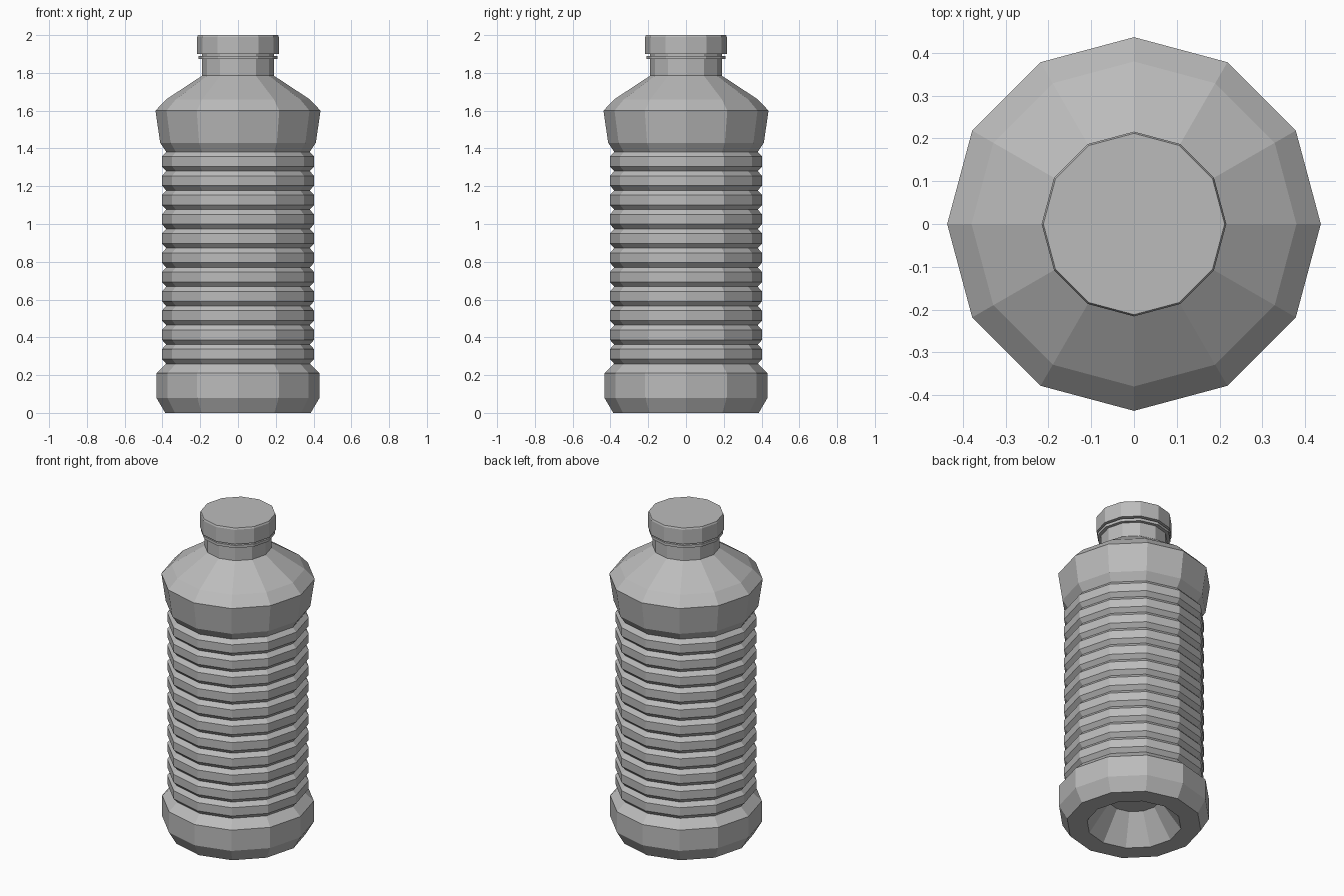
import bpy
from math import cos, sin, tau

SIDES = 12

cube = bpy.data.objects.get("Cube")
if cube:
    bpy.data.objects.remove(cube, do_unlink=True)

grey = bpy.data.materials.new("plain_grey")
grey.use_nodes = True
colour = (0.5, 0.5, 0.5, 1)
grey.diffuse_color = colour
grey.node_tree.nodes["Principled BSDF"].inputs["Base Color"].default_value = colour


def lathe(name, profile):
    """Turn (radius, height) points into a faceted solid, capped at both ends."""
    verts = [(r * cos(tau * s / SIDES), r * sin(tau * s / SIDES), z)
             for r, z in profile for s in range(SIDES)]
    faces = [list(reversed(range(SIDES)))]
    for ring in range(len(profile) - 1):
        a, b = ring * SIDES, (ring + 1) * SIDES
        for s in range(SIDES):
            n = (s + 1) % SIDES
            faces.append((a + s, a + n, b + n, b + s))
    faces.append(list(range(len(verts) - SIDES, len(verts))))
    mesh = bpy.data.meshes.new(name)
    mesh.from_pydata(verts, [], faces)
    mesh.materials.append(grey)
    obj = bpy.data.objects.new(name, mesh)
    bpy.context.collection.objects.link(obj)
    return obj


# Base with a punt pushed up into the underside
profile = [(0.15, 0.17), (0.27, 0), (0.385, 0), (0.432, 0.08), (0.432, 0.21)]

# Ribbed grip
RIBS, BOTTOM, PITCH = 11, 0.26, 0.102
for i in range(RIBS):
    z = BOTTOM + i * PITCH
    profile += [(0.38, z), (0.403, z + 0.025), (0.403, z + 0.077)]

# Shoulder and neck
profile += [(0.38, BOTTOM + RIBS * PITCH), (0.412, 1.43), (0.437, 1.6),
            (0.38, 1.66), (0.19, 1.785), (0.19, 1.9)]
lathe("bottle_body", profile)

# Tamper ring and cap
lathe("neck_ring", [(0.21, 1.873), (0.21, 1.89)])
lathe("cap", [(0.216, 1.9), (0.216, 1.99), (0.212, 2)])
